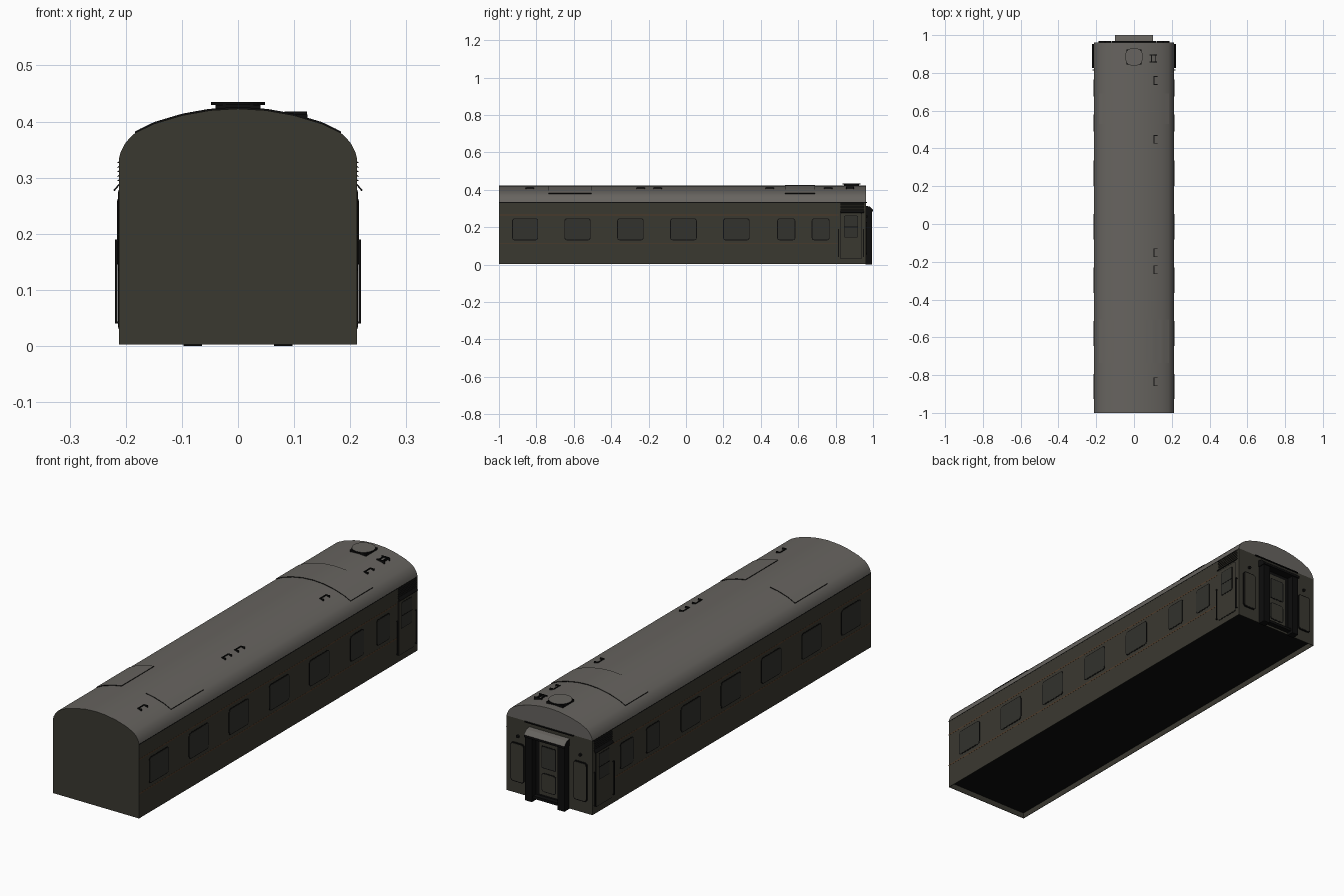
import bpy, bmesh, math
from mathutils import Vector

cube = bpy.data.objects.get("Cube")
if cube:
    bpy.data.objects.remove(cube)


def material(name, r, g, b):
    m = bpy.data.materials.new(name)
    m.use_nodes = True
    m.diffuse_color = (r, g, b, 1)
    bsdf = m.node_tree.nodes["Principled BSDF"]
    bsdf.inputs["Base Color"].default_value = (r, g, b, 1)
    bsdf.inputs["Roughness"].default_value = 0.8
    return m


OLIVE = material("olive_paint", 0.042, 0.040, 0.030)
ROOF = material("roof_grey", 0.135, 0.127, 0.115)
BLACK = material("black", 0.004, 0.004, 0.004)
BROWN = material("brown_lining", 0.085, 0.045, 0.022)
GLASS = material("dark_glass", 0.032, 0.032, 0.026)

HALF, REAR, EAVE = 0.212, 0.962, 0.335
ARC = [(0.212, 0.335), (0.209, 0.346), (0.202, 0.36), (0.193, 0.371), (0.183, 0.38),
       (0.15, 0.396), (0.1, 0.411), (0.05, 0.42), (0, 0.423)]


def finish(name, bm, mats, rule=None, smooth=False):
    bmesh.ops.recalc_face_normals(bm, faces=bm.faces)
    bm.normal_update()
    if rule:
        for f in bm.faces:
            f.material_index = rule(f)
    me = bpy.data.meshes.new(name)
    bm.to_mesh(me)
    bm.free()
    for m in mats:
        me.materials.append(m)
    ob = bpy.data.objects.new(name, me)
    bpy.context.collection.objects.link(ob)
    if smooth:
        bpy.ops.object.select_all(action="DESELECT")
        ob.select_set(True)
        bpy.context.view_layer.objects.active = ob
        bpy.ops.object.shade_smooth_by_angle(angle=math.radians(35))
    return ob


def prism(name, pts, d0, d1, place, mats, rule=None, smooth=False):
    """Extrude a 2D outline from depth d0 to d1; place maps (a, b, d) to space."""
    bm = bmesh.new()
    lo = [bm.verts.new(place(a, b, d0)) for a, b in pts]
    hi = [bm.verts.new(place(a, b, d1)) for a, b in pts]
    bm.faces.new(lo)
    bm.faces.new(hi)
    for i in range(len(pts)):
        j = (i + 1) % len(pts)
        bm.faces.new((lo[i], lo[j], hi[j], hi[i]))
    return finish(name, bm, mats, rule, smooth)


def along_y(a, b, d):
    return (a, d, b)


def along_x(a, b, d):
    return (d, a, b)


def on_side(s):
    return lambda a, b, d: (s * (HALF + d), a, b)


def on_rear(a, b, d):
    return (a, REAR + d, b)


def rounded(u0, u1, v0, v1, r=0.0):
    if r == 0:
        return [(u0, v0), (u1, v0), (u1, v1), (u0, v1)]
    out = []
    corners = [(u1 - r, v1 - r), (u0 + r, v1 - r), (u0 + r, v0 + r), (u1 - r, v0 + r)]
    for k, (cu, cv) in enumerate(corners):
        for i in range(4):
            t = math.radians(90 * k + 30 * i)
            out.append((cu + r * math.cos(t), cv + r * math.sin(t)))
    return out


def plate(name, place, rect, r, top, mat):
    return prism(name, rounded(*rect, r), -0.001, top, place, [mat])


def framed(name, place, rect, r, inner, edge=0.004, base=0.001):
    u0, u1, v0, v1 = rect
    plate(name + "_frame", place, rect, r, base, BLACK)
    plate(name, place, (u0 + edge, u1 - edge, v0 + edge, v1 - edge),
          max(r - edge, 0.002), base + 0.001, inner)


def box(name, x0, x1, y0, y1, z0, z1, mat):
    return prism(name, rounded(x0, x1, z0, z1), y0, y1, along_y, [mat])


def roof_z(x):
    x = abs(x)
    for (xa, za), (xb, zb) in zip(ARC, ARC[1:]):
        if xb <= x <= xa:
            return za + (zb - za) * (xa - x) / (xa - xb)
    return EAVE


# Body shell, with the floor recessed between thin skirts
bm = bmesh.new()
bmesh.ops.create_cube(bm, size=1)
for v in bm.verts:
    v.co = Vector((v.co.x * 2 * HALF, REAR if v.co.y > 0 else -1, EAVE if v.co.z > 0 else 0.003))
bm.normal_update()
floor = min(bm.faces, key=lambda f: f.calc_center_median().z)
bmesh.ops.inset_region(bm, faces=[floor], thickness=0.003)
lifted = bmesh.ops.extrude_face_region(bm, geom=[floor])["geom"]
for v in lifted:
    if isinstance(v, bmesh.types.BMVert):
        v.co.z += 0.025
if floor.is_valid:
    bm.faces.remove(floor)
finish("car_body", bm, [OLIVE, BLACK],
       lambda f: int(abs(f.normal.z) > 0.9 and 0.02 < f.calc_center_median().z < 0.1))

# Arched roof, with the front gable painted like the body
arch = ARC + [(-x, z) for x, z in reversed(ARC[:-1])]
prism("roof", arch, -1, REAR, along_y, [ROOF, OLIVE],
      lambda f: int(f.normal.y < -0.9), smooth=True)


# Raised roof panels
def roof_panel(name, x0, x1, y0, y1):
    xs = [x0 + (x1 - x0) * i / 14 for i in range(15)]
    pts = [(x, roof_z(x) + 0.003) for x in xs] + [(x, roof_z(x) - 0.003) for x in reversed(xs)]
    prism(name, pts, y0, y1, along_y, [ROOF, BLACK],
          lambda f: int(abs(f.normal.z) < 0.5), smooth=True)


roof_panel("roof_panel_left", 0.06, 0.184, -0.735, -0.505)
roof_panel("roof_panel_right", -0.184, -0.06, -0.735, -0.505)
roof_panel("roof_panel_rear", -0.184, 0.184, 0.53, 0.69)

# Small roof staples
for y in (-0.835, -0.242, -0.152, 0.448, 0.76):
    for name, x0, x1, ya, yb in (("bar", 0.104, 0.108, -0.023, 0.023),
                                 ("front_leg", 0.104, 0.124, -0.023, -0.019),
                                 ("rear_leg", 0.104, 0.124, 0.019, 0.023)):
        box("roof_staple_" + name, x0, x1, y + ya, y + yb, 0.4, roof_z(x0) + 0.003, BLACK)
for y in (0.858, 0.895):
    box("roof_step_bar", 0.083, 0.123, y - 0.002, y + 0.002, 0.4, 0.418, BLACK)
for x in (0.092, 0.112):
    box("roof_step_link", x - 0.002, x + 0.002, 0.858, 0.895, 0.4, 0.417, BLACK)

# Roof ventilator: square neck under a round cap
box("ventilator_neck", -0.04, 0.04, 0.845, 0.925, 0.41, 0.43, BLACK)
disc = [(0.048 * math.cos(i * math.pi / 16), 0.885 + 0.048 * math.sin(i * math.pi / 16))
        for i in range(32)]
prism("ventilator_cap", disc, 0.43, 0.435, lambda a, b, d: (a, b, d), [ROOF, BLACK],
      lambda f: int(f.normal.z < 0.5))

# Side details, the same on both sides
WINDOWS = [(-0.93, -0.79), (-0.65, -0.51), (-0.368, -0.226), (-0.085, 0.058),
           (0.198, 0.34), (0.487, 0.585), (0.672, 0.768)]
for s, label in ((1, "left"), (-1, "right")):
    side = on_side(s)
    for z in (0.112, 0.265):
        plate(label + "_lining", side, (-1, 0.815, z - 0.0025, z + 0.0025), 0, 0.0005, BROWN)
    plate(label + "_eave_line", side, (-1, REAR, 0.331, 0.334), 0, 0.0005, BLACK)
    for a, b in WINDOWS:
        framed(label + "_window", side, (a, b, 0.13, 0.248), 0.014, GLASS)
    # Door with sash window and kick panel
    framed(label + "_door", side, (0.825, 0.94, 0.03, 0.278), 0.006, OLIVE, 0.003)
    framed(label + "_door_sash", side, (0.845, 0.92, 0.145, 0.262), 0.006, GLASS, 0.003, 0.0025)
    plate(label + "_door_rail", side, (0.845, 0.92, 0.2, 0.204), 0, 0.004, BLACK)
    # Louvres and drip flap above the door
    for i in range(5):
        z = 0.294 + 0.008 * i
        prism(label + "_louvre", [(s * 0.21, z + 0.005), (s * 0.216, z), (s * 0.21, z + 0.001)],
              0.825, 0.952, along_y, [BLACK])
    prism(label + "_drip_flap", [(s * 0.21, 0.292), (s * 0.222, 0.278), (s * 0.22, 0.276),
                                 (s * 0.21, 0.288)], 0.825, 0.952, along_y, [BLACK])
    # Handrails on short brackets
    for y in (0.816, 0.949):
        xs = sorted((s * 0.215, s * 0.219))
        box(label + "_handrail", *xs, y - 0.002, y + 0.002, 0.042, 0.19, BLACK)
        for z in (0.042, 0.188):
            xs = sorted((s * 0.21, s * 0.219))
            box(label + "_rail_bracket", *xs, y - 0.003, y + 0.003, z - 0.002, z + 0.002, BLACK)
    # Rear end panels, marker lamps and gangway posts
    us = sorted((s * 0.122, s * 0.188))
    framed(label + "_end_panel", on_rear, (*us, 0.055, 0.228), 0.012, OLIVE, 0.004, 0.006)
    us = sorted((s * 0.148, s * 0.16))
    plate(label + "_marker_lamp", on_rear, (*us, 0.252, 0.264), 0.005, 0.008, BLACK)
    us = sorted((s * 0.064, s * 0.097))
    box(label + "_gangway_post", *us, 0.96, 0.995, 0.0, 0.287, BLACK)

# Gangway door, sill and hood
plate("gangway_recess", on_rear, (-0.075, 0.075, 0.02, 0.29), 0, 0.002, BLACK)
framed("gangway_door", on_rear, (-0.05, 0.05, 0.028, 0.272), 0.004, OLIVE, 0.004, 0.003)
framed("gangway_door_window", on_rear, (-0.036, 0.036, 0.15, 0.25), 0.006, GLASS, 0.004, 0.005)
framed("gangway_door_panel", on_rear, (-0.036, 0.036, 0.045, 0.13), 0.012, OLIVE, 0.004, 0.005)
box("gangway_sill", -0.075, 0.075, 0.96, 0.985, 0.012, 0.024, BLACK)
prism("gangway_hood", [(0.96, 0.315), (0.982, 0.311), (1.0, 0.293), (1.0, 0.283), (0.96, 0.283)],
      -0.1, 0.1, along_x, [ROOF, BLACK], lambda f: int(f.normal.z < 0.3))
plate("rear_rain_strip", on_rear, (-0.12, 0.12, 0.331, 0.335), 0, 0.006, BLACK)
